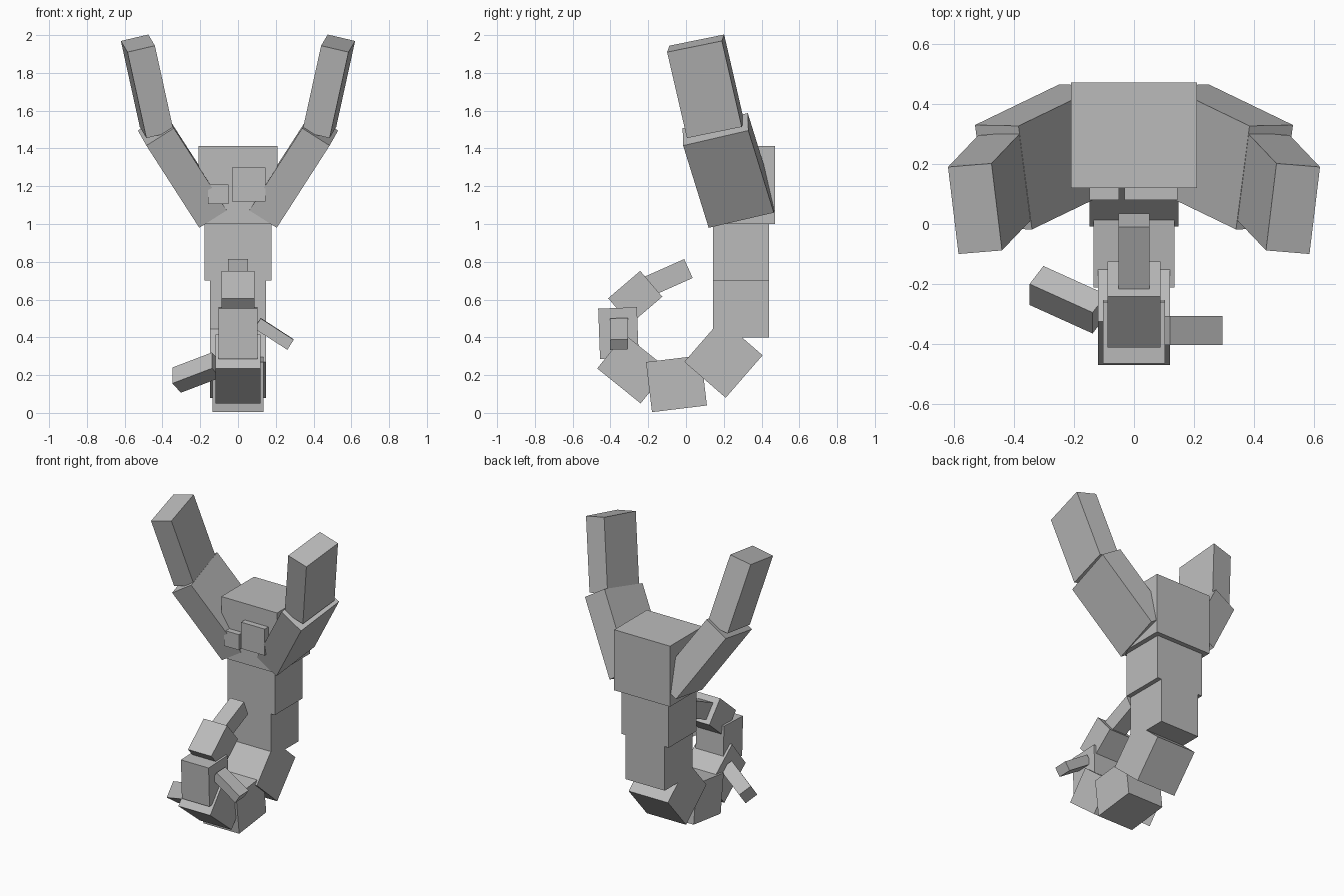
import bpy
import bmesh
from math import radians, sin, cos
from mathutils import Matrix, Vector

cube = bpy.data.objects.get("Cube")
if cube:
    bpy.data.objects.remove(cube, do_unlink=True)

# Single matte grey
grey = bpy.data.materials.new("plain_grey")
grey.use_nodes = True
colour = (0.5, 0.5, 0.5, 1)
grey.diffuse_color = colour
grey.node_tree.nodes["Principled BSDF"].inputs["Base Color"].default_value = colour


def block(name, corner, a, b, c, flip=1):
    """Box spanned by three edges from one corner; flip=-1 mirrors it in x."""
    a, b, c = Vector(a), Vector(b), Vector(c)
    centre = Vector(corner) + (a + b + c) / 2
    shape = Matrix((a, b, c)).transposed().to_4x4()
    mirror = Matrix.Diagonal((flip, 1, 1, 1))
    bm = bmesh.new()
    bmesh.ops.create_cube(bm, size=1,
                          matrix=mirror @ Matrix.Translation(centre) @ shape)
    bmesh.ops.recalc_face_normals(bm, faces=bm.faces)
    mesh = bpy.data.meshes.new(name)
    bm.to_mesh(mesh)
    bm.free()
    mesh.materials.append(grey)
    obj = bpy.data.objects.new(name, mesh)
    bpy.context.collection.objects.link(obj)
    return obj


def box(name, x, y, z):
    """Upright box from its x, y and z ranges."""
    return block(name, (x[0], y[0], z[0]), (x[1] - x[0], 0, 0),
                 (0, y[1] - y[0], 0), (0, 0, z[1] - z[0]))


def segment(name, y, z, angle, length, height, half_width):
    """Box pitched about x, placed by its lower front corner."""
    s, c = sin(radians(angle)), cos(radians(angle))
    return block(name, (-half_width, y, z), (2 * half_width, 0, 0),
                 (0, length * c, length * s), (0, -height * s, height * c))


# Head and unequal eyes
box("head", (-0.21, 0.21), (0.12, 0.472), (1.0, 1.412))
box("small_eye", (-0.16, -0.05), (0.08, 0.15), (1.105, 1.21))
box("large_eye", (-0.032, 0.145), (0.08, 0.15), (1.12, 1.30))

# Upright trunk
box("chest", (-0.178, 0.178), (0.142, 0.44), (0.70, 1.0))
box("waist", (-0.148, 0.148), (0.142, 0.44), (0.40, 0.70))

# Curled tail, from base to tip
segment("tail_base", 0.21, 0.08, 49, 0.298, 0.29, 0.148)
segment("tail_bend", -0.18, 0.004, 6.9, 0.293, 0.267, 0.135)
segment("tail_rise", -0.47, 0.235, -38.8, 0.295, 0.232, 0.12)
segment("tail_upright", -0.455, 0.285, 2.1, 0.205, 0.267, 0.104)
segment("tail_hook", -0.295, 0.47, 40.5, 0.223, 0.18, 0.088)
segment("tail_tip", -0.205, 0.607, 24, 0.263, 0.11, 0.052)

# Raised arms, mirrored
for side, flip in (("left", 1), ("right", -1)):
    block(side + "_upper_arm", (0.205, 0.12, 0.98), (0.28, -0.135, 0.435),
          (0.045, 0.345, 0.08), (-0.145, -0.003, 0.092), flip)
    block(side + "_forearm", (0.485, 0.005, 1.455), (0.1, -0.105, 0.455),
          (0.035, 0.29, 0.059), (-0.145, 0.012, 0.034), flip)

# Small uneven fins on the tail
block("left_fin", (0.12, -0.403, 0.50), (0.175, 0, -0.113),
      (0, 0.096, 0.003), (-0.034, 0, -0.053))
block("right_fin", (-0.348, -0.20, 0.24), (0.21, -0.095, 0.08),
      (0, -0.07, -0.084), (0.046, 0.06, -0.049))
